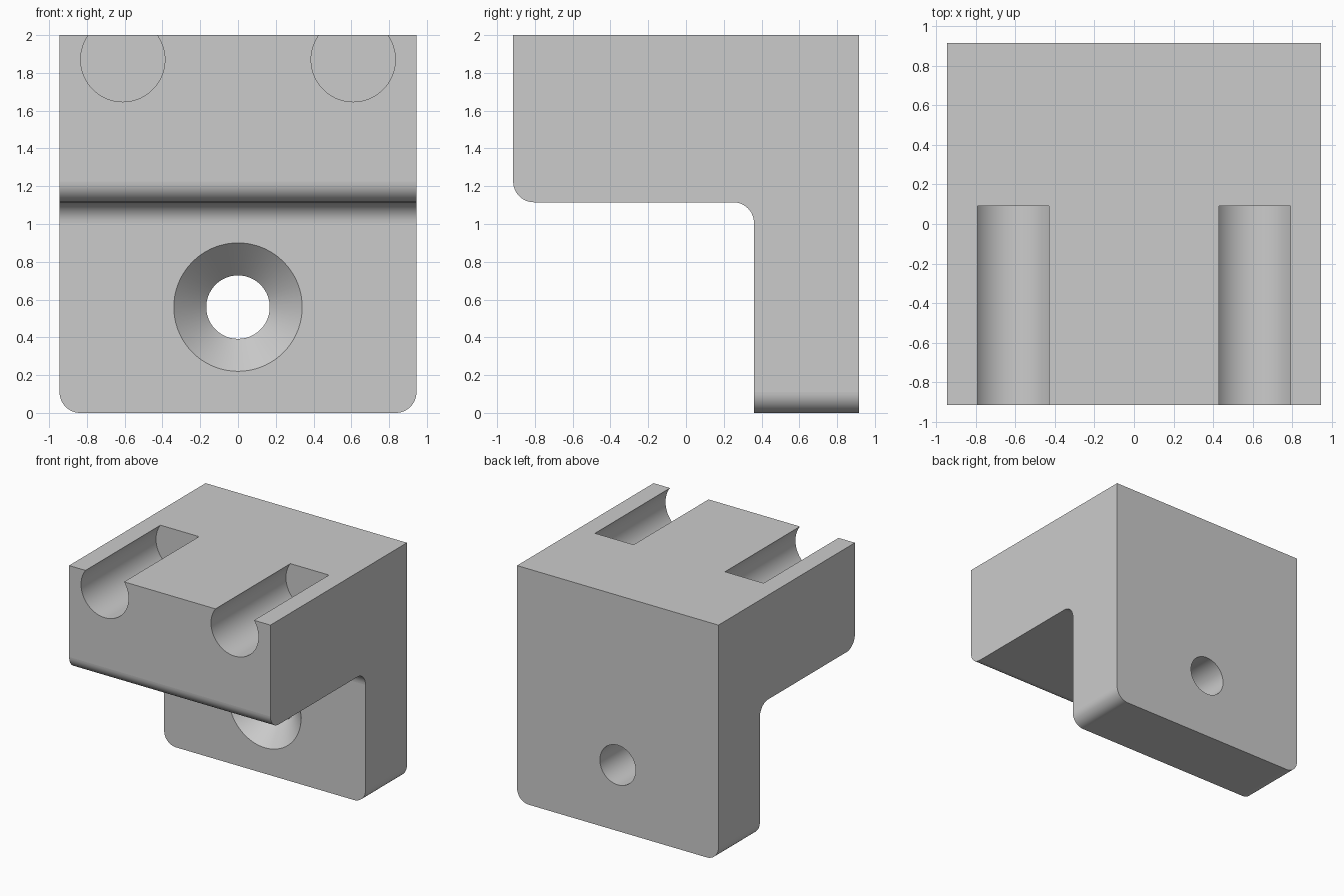
import bpy, bmesh, math
from mathutils import Matrix, Vector

default = bpy.data.objects.get("Cube")
if default:
    bpy.data.objects.remove(default, do_unlink=True)

W, D, H = 0.945, 0.915, 2.0        # half width, half depth, height
LEG_Y, SHELF_Z, R = 0.36, 1.115, 0.11

grey = bpy.data.materials.new("light_grey")
grey.use_nodes = True
colour = (0.6, 0.6, 0.6, 1)
grey.diffuse_color = colour
grey.node_tree.nodes["Principled BSDF"].inputs["Base Color"].default_value = colour


def add_object(name, bm):
    bmesh.ops.recalc_face_normals(bm, faces=bm.faces)
    mesh = bpy.data.meshes.new(name)
    bm.to_mesh(mesh)
    bm.free()
    mesh.materials.append(grey)
    obj = bpy.data.objects.new(name, mesh)
    bpy.context.collection.objects.link(obj)
    return obj


def lathe_y(name, x, z, rings, n=72):
    """Closed solid of revolution along y, from (y, radius) rings."""
    bm = bmesh.new()
    loops = [[bm.verts.new((x + r * math.cos(2 * math.pi * i / n), y,
                            z + r * math.sin(2 * math.pi * i / n)))
              for i in range(n)] for y, r in rings]
    for a, b in zip(loops, loops[1:]):
        for i in range(n):
            j = (i + 1) % n
            bm.faces.new((a[i], a[j], b[j], b[i]))
    bm.faces.new(loops[0])
    bm.faces.new(loops[-1])
    obj = add_object(name, bm)
    obj.hide_render = True
    return obj


# L-shaped body: side profile extruded across the width
bm = bmesh.new()
profile = [(-D, H), (-D, SHELF_Z), (LEG_Y, SHELF_Z), (LEG_Y, 0), (D, 0), (D, H)]
side = bm.faces.new([bm.verts.new((-W, y, z)) for y, z in profile])
ext = bmesh.ops.extrude_face_region(bm, geom=[side])
bmesh.ops.translate(bm, vec=(2 * W, 0, 0),
                    verts=[v for v in ext["geom"] if isinstance(v, bmesh.types.BMVert)])
bmesh.ops.recalc_face_normals(bm, faces=bm.faces)


def is_rounded(edge):
    a, b = (v.co for v in edge.verts)
    mid, run = (a + b) / 2, b - a
    shelf = abs(run.x) > 1 and abs(mid.z - SHELF_Z) < 0.001
    foot = abs(run.y) > 0.1 and mid.z < 0.001
    return shelf or foot


bmesh.ops.bevel(bm, geom=[e for e in bm.edges if is_rounded(e)], offset=R,
                offset_type='OFFSET', segments=12, profile=0.5, affect='EDGES')
body = add_object("bracket_body", bm)

# Two open-topped round grooves and a countersunk screw hole
cutters = [lathe_y(f"{label}_groove_cutter", s * 0.61, 1.87,
                   [(-D - 0.2, 0.223), (0.09, 0.223)])
           for label, s in (("left", 1), ("right", -1))]
cutters.append(lathe_y("screw_hole_cutter", 0, 0.56,
                       [(LEG_Y - 0.02, 0.36), (LEG_Y + 0.172, 0.168), (D + 0.2, 0.168)]))

bpy.context.view_layer.objects.active = body
body.select_set(True)
for cutter in cutters:
    mod = body.modifiers.new(cutter.name, 'BOOLEAN')
    mod.operation, mod.solver, mod.object = 'DIFFERENCE', 'EXACT', cutter
    bpy.ops.object.modifier_apply(modifier=mod.name)
    bpy.data.objects.remove(cutter, do_unlink=True)

# Smooth the curved walls, keep the broad planes flat
bpy.ops.object.shade_smooth_by_angle(angle=math.radians(25))
for poly in body.data.polygons:
    if max(abs(c) for c in poly.normal) > 0.9999 and poly.area > 0.1:
        poly.use_smooth = False
